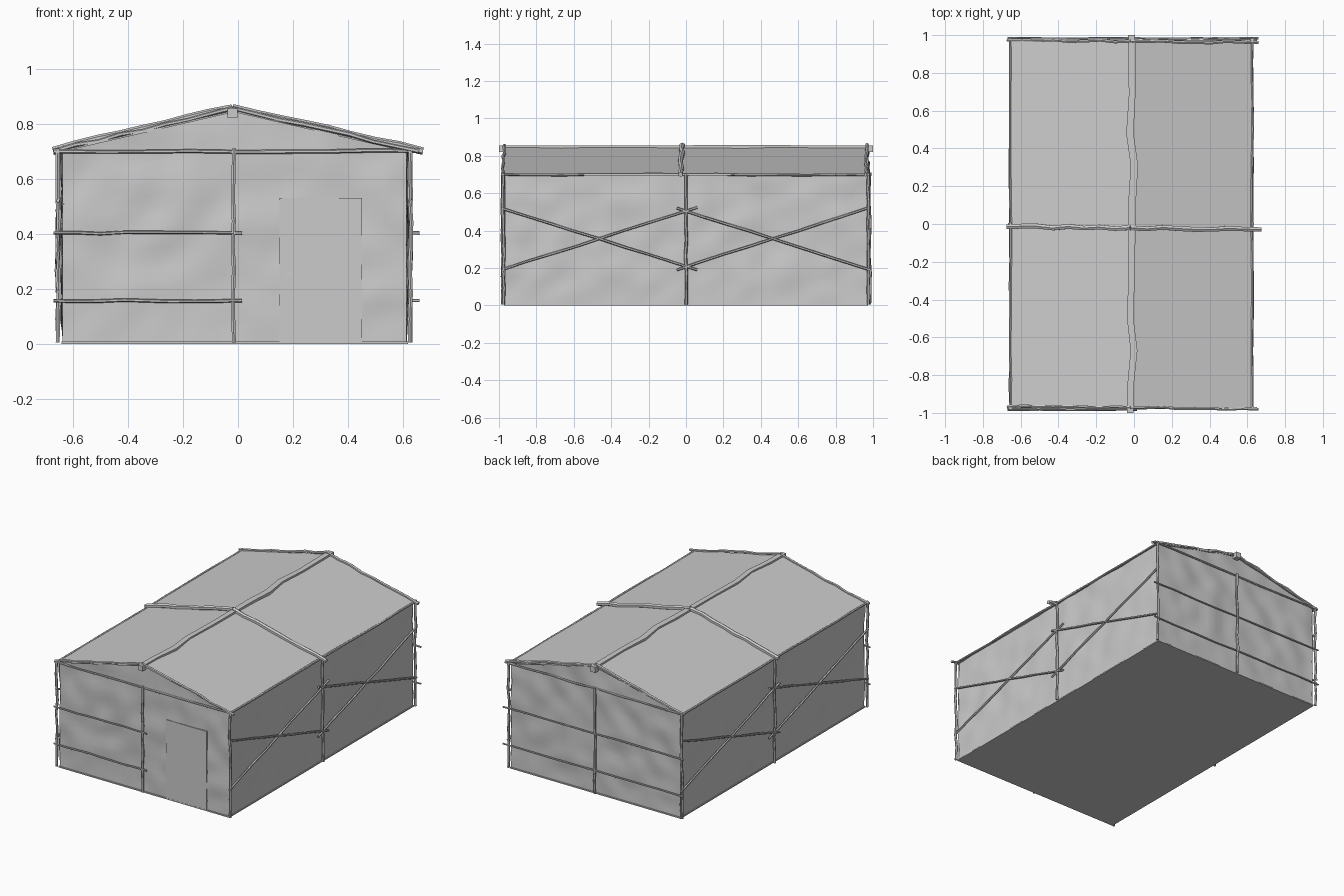
import bpy, bmesh, random
from mathutils import Vector, noise

if "Cube" in bpy.data.objects:
    bpy.data.objects.remove(bpy.data.objects["Cube"])

random.seed(4)
XL, XR, XC = -0.655, 0.63, -0.015     # eave lines and ridge line
WL, WR, WY = -0.637, 0.613, 0.968     # wall planes
EAVE, RIDGE = 0.70, 0.848


def finish(name, bm, angle=None):
    me = bpy.data.meshes.new(name)
    bm.to_mesh(me)
    bm.free()
    ob = bpy.data.objects.new(name, me)
    bpy.context.collection.objects.link(ob)
    if angle:
        bpy.ops.object.select_all(action='DESELECT')
        ob.select_set(True)
        bpy.context.view_layer.objects.active = ob
        bpy.ops.object.shade_smooth_by_angle(angle=angle)
    return ob


def roof_z(x):
    edge = XL if x < XC else XR
    return RIDGE + (EAVE - RIDGE) * (x - XC) / (edge - XC)


def path_pole(name, pts, r, sides=6):
    """Tapered-free branch: rings swept along a path, capped at both ends."""
    pts = [Vector(p) for p in pts]
    axis = (pts[-1] - pts[0]).normalized()
    u = axis.cross(Vector((0, 0, 1)) if abs(axis.z) < 0.9 else Vector((0, 1, 0))).normalized()
    v = u.cross(axis)
    bm = bmesh.new()
    rings = []
    for p in pts:
        k = r * random.uniform(0.9, 1.1)
        c = bmesh.ops.create_circle(bm, segments=sides, radius=k * (1.3 if sides == 4 else 1))["verts"]
        for q in c:
            d = q.co.copy()
            if sides == 4:
                d = Vector((d.x - d.y, d.x + d.y, 0)) * 0.7071
            q.co = p + u * d.x + v * d.y
        rings.append(c)
    for a, b in zip(rings, rings[1:]):
        for i in range(sides):
            j = (i + 1) % sides
            bm.faces.new((a[i], a[j], b[j], b[i]))
    bm.faces.new(rings[0])
    bm.faces.new(rings[-1])
    bmesh.ops.recalc_face_normals(bm, faces=bm.faces)
    return finish(name, bm, 0.7)


def pole(name, a, b, r=0.008, wob=0.004, n=8):
    a, b = Vector(a), Vector(b)
    axis = (b - a).normalized()
    pts = []
    for i in range(n + 1):
        j = Vector([random.uniform(-wob, wob) for _ in range(3)])
        if i in (0, n):
            j *= 0.3
        pts.append(a.lerp(b, i / n) + j - axis * j.dot(axis))
    return path_pole(name, pts, r)


def wall(name, lo, hi, cols, rows, place, top, out):
    """Uneven plaster sheet; place(t, z) maps to space, noise pushes it along out."""
    bm = bmesh.new()
    out = Vector(out)
    grid = []
    for i in range(cols + 1):
        t = lo + (hi - lo) * i / cols
        line = []
        for k in range(rows + 1):
            z = top(t) * k / rows
            p = Vector(place(t, z))
            amp = 0.012 * min(1, z / 0.08)
            p += out * amp * noise.noise(p * 8.0 + out * 5.3)
            line.append(bm.verts.new(p))
        grid.append(line)
    for i in range(cols):
        for k in range(rows):
            f = bm.faces.new((grid[i][k], grid[i + 1][k], grid[i + 1][k + 1], grid[i][k + 1]))
            f.normal_update()
            if f.normal.dot(out) < 0:
                f.normal_flip()
    return finish(name, bm, 0.8)


def box(name, lo, hi):
    bm = bmesh.new()
    bmesh.ops.create_cube(bm, size=1)
    lo, hi = Vector(lo), Vector(hi)
    for v in bm.verts:
        v.co = Vector([lo[i] + (v.co[i] + 0.5) * (hi[i] - lo[i]) for i in range(3)])
    return finish(name, bm)


# floor slab and door panel
box("floor", (WL - 0.005, -WY - 0.006, 0), (WR + 0.005, WY + 0.006, 0.008))
box("door", (0.15, -WY - 0.005, 0.006), (0.45, -WY + 0.008, 0.53))

# uneven walls, end walls run up into the gables
for s, side in ((-1, "front"), (1, "back")):
    wall(side + "_wall", WL, WR, 32, 20, lambda t, z: (t, s * WY, z),
         lambda t: roof_z(t) - 0.006, (0, s, 0))
for x, s, side in ((WL, -1, "left"), (WR, 1, "right")):
    wall(side + "_wall", -WY, WY, 48, 18, lambda t, z: (x, t, z),
         lambda t: EAVE, (s, 0, 0))

# two-pitch roof sheet
bm = bmesh.new()
prof = [(XL, EAVE), (XC, RIDGE), (XR, EAVE), (XR, EAVE - 0.006), (XC, RIDGE - 0.006), (XL, EAVE - 0.006)]
rows = [[bm.verts.new((x, y, z)) for x, z in prof] for y in (-0.975, 0.975)]
for i in range(6):
    j = (i + 1) % 6
    bm.faces.new((rows[0][i], rows[0][j], rows[1][j], rows[1][i]))
for r in rows:
    bm.faces.new((r[0], r[1], r[4], r[5]))
    bm.faces.new((r[1], r[2], r[3], r[4]))
bmesh.ops.recalc_face_normals(bm, faces=bm.faces)
finish("roof", bm)

# crooked square ridge beam
path_pole("ridge_beam", [(x, y, 0.838) for x, y in (
    (-0.02, -1), (-0.018, -0.85), (0.0, -0.67), (-0.02, -0.5), (-0.012, -0.25), (-0.01, 0),
    (-0.008, 0.15), (0.002, 0.31), (-0.022, 0.48), (-0.01, 0.68), (-0.012, 1))], 0.02, 4)

# rafters: light ones at both ends, a heavy one across the middle
for y, r, n, lift in ((-0.972, 0.008, "front", 0.008), (0.968, 0.009, "back", 0.012),
                      (-0.02, 0.014, "middle", 0.008)):
    peak = (XC - 0.005, y, RIDGE + lift)
    xe = 0.672 if n == "middle" else 0.658
    pole(n + "_rafter_left", (-0.672, y + 0.005, EAVE), peak, r, 0.005)
    pole(n + "_rafter_right", peak, (xe, y - 0.008, EAVE), r, 0.005)

# corner, middle and end posts, with eave and tie beams
for s, side in ((-1, "front"), (1, "back")):
    y = s * 0.976
    pole(side + "_middle_post", (XC, s * 0.982, 0.005), (XC, s * 0.982, 0.71))
    pole(side + "_tie_beam", (-0.67, y, EAVE), (0.652, y, EAVE), 0.007, 0.003)
    pole(side + "_left_post", (XL, y, 0.005), (XL, y, 0.71))
    pole(side + "_right_post", (XR - 0.004, y, 0.005), (XR - 0.004, y, 0.71))
    # horizontal rails; the door side of the front is left open
    end = 0.015 if s < 0 else 0.66
    for i, z in enumerate((0.157, 0.403)):
        pole(f"{side}_rail_{i + 1}", (-0.67, s * 0.984, z), (end, s * 0.984, z), 0.006, 0.003)

# side posts, eave beams and crossed braces
for x, side in ((XL, "left"), (XR - 0.004, "right")):
    pole(side + "_middle_post", (x, 0, 0.005), (x, 0, 0.70))
    pole(side + "_eave_beam", (x, -0.985, EAVE), (x, 0.985, EAVE), 0.007, 0.003, 12)
    for a, b, bay in ((-0.985, 0.06, "front"), (-0.05, 0.985, "back")):
        pole(f"{side}_{bay}_brace_up", (x, a, 0.19), (x, b, 0.525), 0.007, 0.003)
        pole(f"{side}_{bay}_brace_down", (x, a, 0.52), (x, b, 0.19), 0.007, 0.003)
